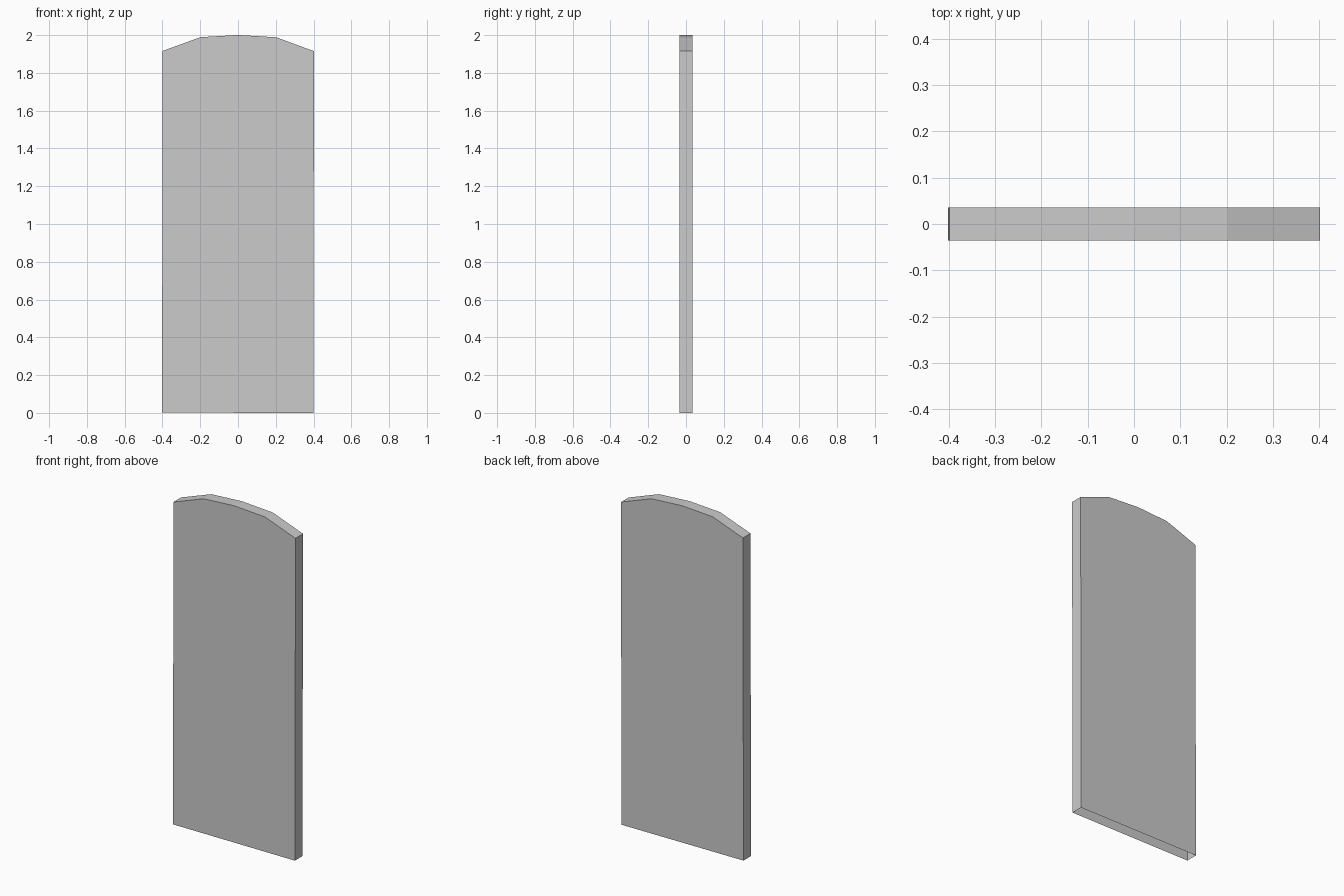
import bpy, bmesh
from math import radians
from mathutils import Matrix

if "Cube" in bpy.data.objects:
    bpy.data.objects.remove(bpy.data.objects["Cube"])

HALF_DEPTH = 0.0355
# Arched outline, from bottom left over the top to bottom right
half = [(0.4005, 0.0), (0.4005, 1.915), (0.201, 1.988)]
outline = [(-x, z) for x, z in half] + [(0.0, 2.0)] + half[::-1]

# Hollow slab: front, back, sides and arched top, with an open underside
bm = bmesh.new()
front = [bm.verts.new((x, -HALF_DEPTH, z)) for x, z in outline]
back = [bm.verts.new((x, HALF_DEPTH, z)) for x, z in outline]
bm.faces.new(front)
bm.faces.new(back[::-1])
for i in range(len(outline) - 1):
    bm.faces.new((front[i], back[i], back[i + 1], front[i + 1]))
bmesh.ops.recalc_face_normals(bm, faces=bm.faces)

# Very slight lean to the right, then rest on the ground
bm.transform(Matrix.Translation((-0.0017, 0, 0)) @ Matrix.Rotation(radians(0.1), 4, 'Y'))
low = min(v.co.z for v in bm.verts)
bmesh.ops.translate(bm, verts=bm.verts, vec=(0, 0, -low))

mesh = bpy.data.meshes.new("arched_slab")
bm.to_mesh(mesh)
bm.free()
bpy.context.collection.objects.link(bpy.data.objects.new("arched_slab", mesh))
